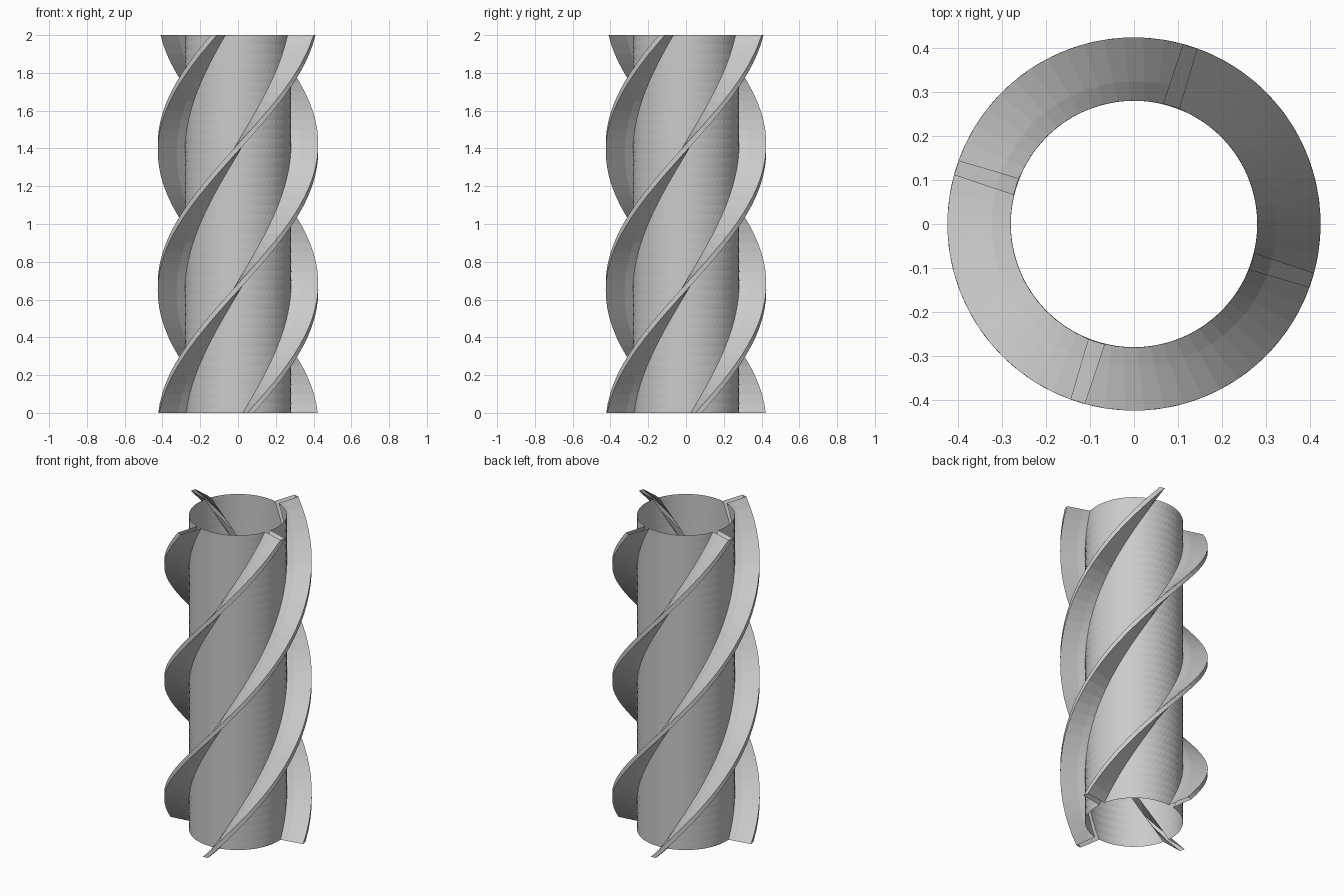
import bpy, bmesh
from math import radians, cos, sin

if "Cube" in bpy.data.objects:
    bpy.data.objects.remove(bpy.data.objects["Cube"])

HEIGHT, STEPS = 2.0, 40
START, TWIST = 9.0, 243.5      # fin angle at the base, total turn (degrees)
FINS, ARC_SEGS = 4, 14
# (radius, half angle) up one flank of a hollow fin
FLANK = [(0.282, 3.9), (0.325, 3.3), (0.425, 2.25)]


def outline():
    """Open-ended tube cross-section with four hollow fins, as (radius, degrees)."""
    pts = []
    for k in range(FINS):
        a = k * 360 / FINS
        pts += [(r, a - h) for r, h in FLANK]
        pts += [(r, a + h) for r, h in reversed(FLANK)]
        r, h = FLANK[0]
        span = 360 / FINS - 2 * h
        pts += [(r, a + h + span * i / ARC_SEGS) for i in range(1, ARC_SEGS)]
    return pts


# Twisted shell: the outline swept upwards while turning
bm = bmesh.new()
profile = outline()
rings = []
for s in range(STEPS + 1):
    t = s / STEPS
    turn = START + TWIST * t
    rings.append([bm.verts.new((r * cos(radians(a + turn)),
                                r * sin(radians(a + turn)), HEIGHT * t))
                  for r, a in profile])
n = len(profile)
for low, high in zip(rings, rings[1:]):
    for i in range(n):
        j = (i + 1) % n
        bm.faces.new((low[i], low[j], high[j], high[i]))

mesh = bpy.data.meshes.new("spiral_finned_tube")
bm.to_mesh(mesh)
bm.free()
tube = bpy.data.objects.new("spiral_finned_tube", mesh)
bpy.context.collection.objects.link(tube)
